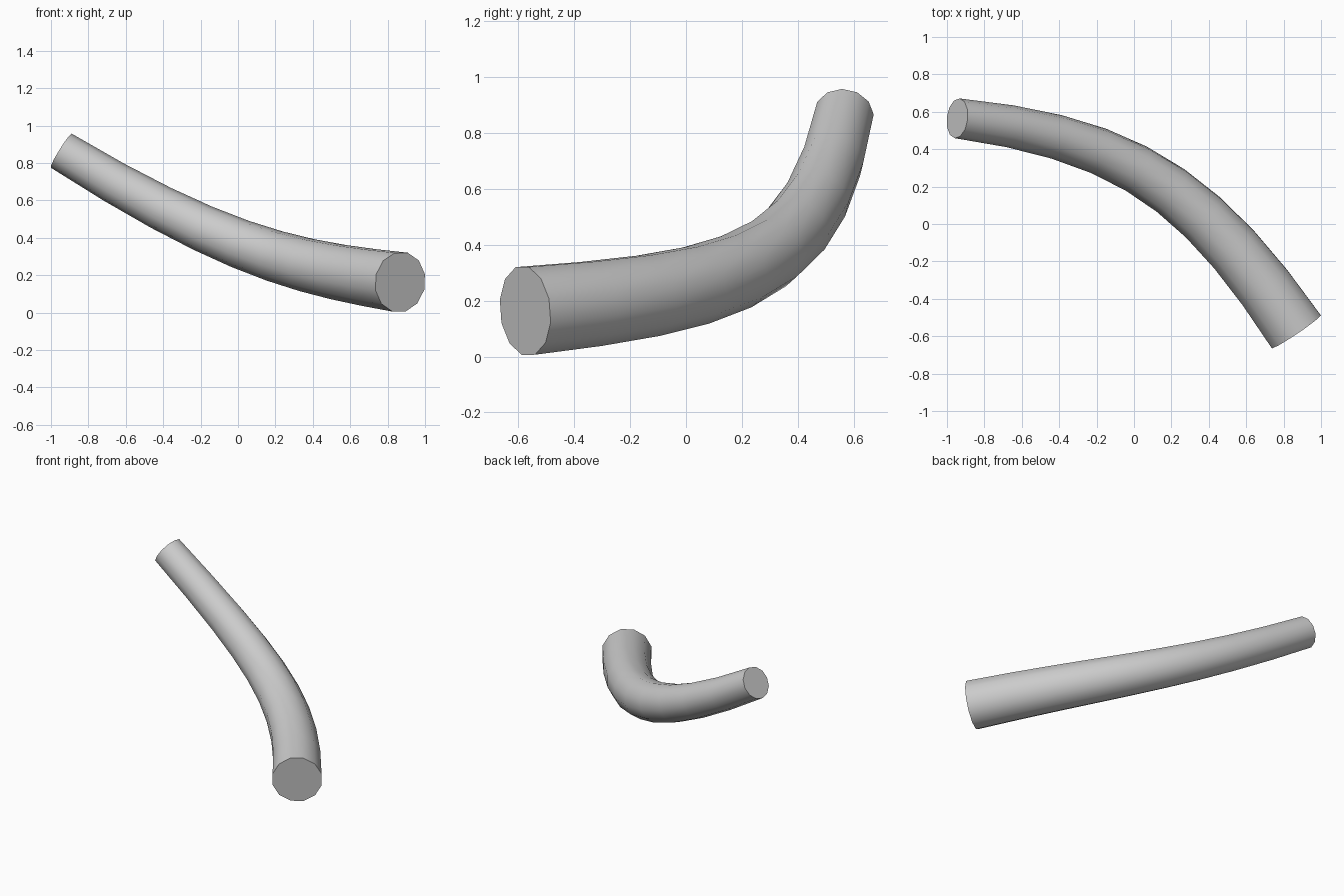
import bpy, math
from mathutils import Vector

if "Cube" in bpy.data.objects:
    bpy.data.objects.remove(bpy.data.objects["Cube"])

# Tapered round tube following one bezier segment
small_end = Vector((-0.945, 0.565, 0.866))
large_end = Vector((0.867, -0.575, 0.163))
t0 = Vector((1.0, -0.12, -0.62)) * 0.9
t1 = Vector((0.56, -0.83, -0.08)) * 0.92

curve = bpy.data.curves.new("bent_tube", 'CURVE')
curve.dimensions = '3D'
curve.resolution_u = 9
curve.bevel_depth = 1.0
curve.bevel_resolution = 4
curve.use_fill_caps = True
sp = curve.splines.new('BEZIER')
sp.bezier_points.add(1)
for p, co, tangent, r in zip(sp.bezier_points, (small_end, large_end), (t0, t1), (0.107, 0.163)):
    p.handle_left_type = p.handle_right_type = 'FREE'
    p.co = co
    p.handle_left = co - tangent
    p.handle_right = co + tangent
    p.radius = r
tube = bpy.data.objects.new("bent_tube", curve)
bpy.context.collection.objects.link(tube)

# Mesh it, weld the caps and smooth the wall, keeping the cap rims sharp
bpy.context.view_layer.objects.active = tube
tube.select_set(True)
bpy.ops.object.convert(target='MESH')
bpy.ops.object.mode_set(mode='EDIT')
bpy.ops.mesh.select_all(action='SELECT')
bpy.ops.mesh.remove_doubles(threshold=0.0005)
bpy.ops.mesh.normals_make_consistent(inside=False)
bpy.ops.object.mode_set(mode='OBJECT')
bpy.ops.object.shade_smooth_by_angle(angle=math.radians(40))
